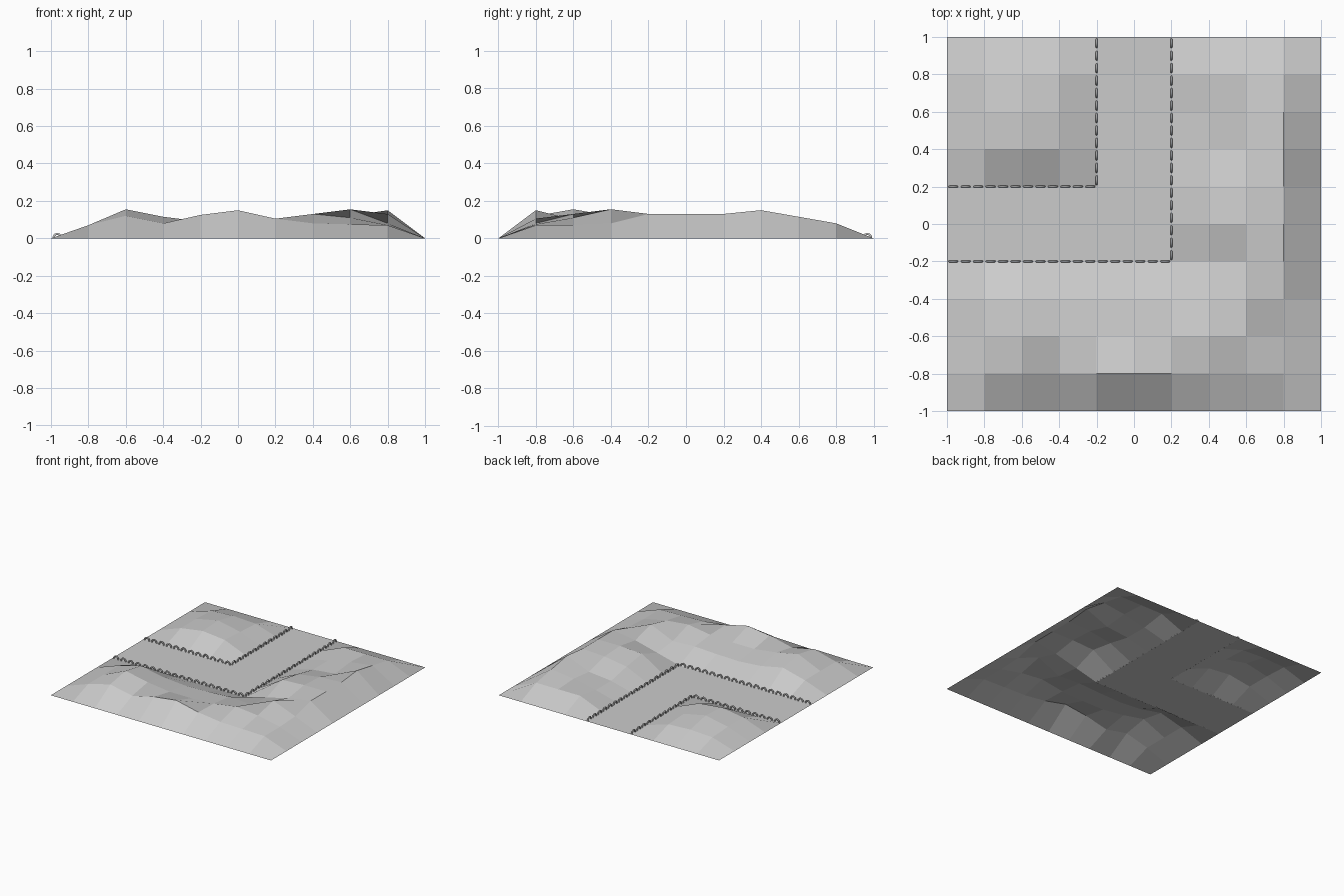
import bpy, bmesh, math

if "Cube" in bpy.data.objects:
    bpy.data.objects.remove(bpy.data.objects["Cube"])

# Hill heights at the inner grid points, in hundredths.
# Keyed by y in grid steps of 0.2; each row lists x steps from the given start.
HILLS = {
    -4: (-4, [7, 12, 8, 12.5, 15, 10.5, 8, 7.5, 7]),
    -3: (-4, [7, 15.5, 11.5, 9, 9, 10, 13, 11, 7]),
    -2: (-4, [7, 12, 8, 6.5, 7, 8, 7, 15.5, 8]),
    -1: (2, [5, 10, 13]),
    0: (2, [12, 13, 13]),
    1: (2, [9, 12, 13]),
    2: (2, [5, 7, 15]),
    3: (2, [5, 9, 11.5]),
    4: (2, [8, 8, 8]),
}
KNOLL = {2: [7, 10, 8], 3: [7, 11, 7], 4: [6, 7, 6]}
height = {}
for y, (x0, row) in HILLS.items():
    for k, h in enumerate(row):
        height[x0 + k, y] = h / 100
for y, row in KNOLL.items():
    for k, h in enumerate(row):
        height[k - 4, y] = h / 100

# Ground tile: flat border and bent path, low-poly hills elsewhere
bm = bmesh.new()
bmesh.ops.create_grid(bm, x_segments=10, y_segments=10, size=1)
for v in bm.verts:
    v.co.z = height.get((round(v.co.x * 5), round(v.co.y * 5)), 0)
mesh = bpy.data.meshes.new("ground")
bm.to_mesh(mesh)
bm.free()
ground = bpy.data.objects.new("ground", mesh)
bpy.context.collection.objects.link(ground)

# Path edging: rows of small wire hoops
PITCH = 1 / 15


def hoop_row(name, start, end):
    curve = bpy.data.curves.new(name, 'CURVE')
    curve.dimensions = '3D'
    curve.bevel_depth = 0.006
    curve.bevel_resolution = 1
    curve.use_fill_caps = True
    dx, dy = end[0] - start[0], end[1] - start[1]
    length = math.hypot(dx, dy)
    dx, dy = dx / length, dy / length
    for i in range(round(length / PITCH)):
        mid = (i + 0.5) * PITCH
        spline = curve.splines.new('POLY')
        spline.points.add(6)
        for k, p in enumerate(spline.points):
            a = math.pi * k / 6
            t = mid - 0.021 * math.cos(a)
            p.co = (start[0] + dx * t, start[1] + dy * t, 0.024 * math.sin(a), 1)
    obj = bpy.data.objects.new(name, curve)
    bpy.context.collection.objects.link(obj)


hoop_row("inner_edging_left", (-1, 0.2), (-0.2, 0.2))
hoop_row("inner_edging_back", (-0.2, 1), (-0.2, 0.2))
hoop_row("outer_edging_left", (-1, -0.2), (0.2, -0.2))
hoop_row("outer_edging_back", (0.2, 1), (0.2, -0.2))
